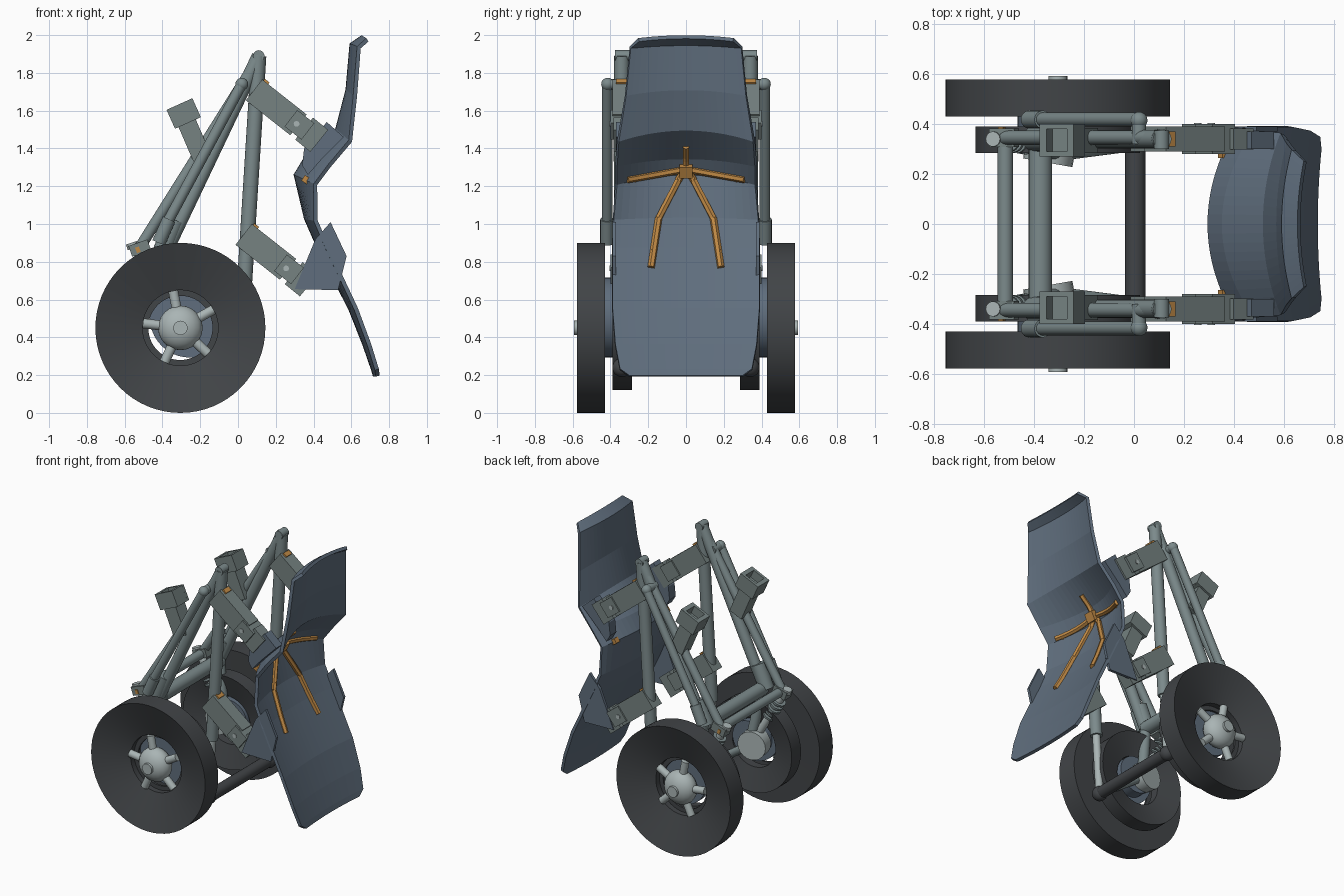
import bpy, bmesh, math
from mathutils import Vector, Matrix

if "Cube" in bpy.data.objects:
    bpy.data.objects.remove(bpy.data.objects["Cube"])


def material(name, *rgb):
    m = bpy.data.materials.new(name)
    m.use_nodes = True
    m.diffuse_color = (*rgb, 1)
    m.node_tree.nodes["Principled BSDF"].inputs["Base Color"].default_value = (*rgb, 1)
    return m


STEEL = material("grey steel", .20, .255, .26)
BOX = material("bracket grey", .18, .225, .222)
PALE = material("pale metal", .40, .46, .46)
BLUE = material("blue grey armour", .115, .155, .205)
RUBBER = material("dark rubber", .053, .058, .063)
ORANGE = material("orange trim", .52, .25, .06)


def finish(name, bm, mat, smooth=35):
    bmesh.ops.recalc_face_normals(bm, faces=bm.faces)
    mesh = bpy.data.meshes.new(name)
    bm.to_mesh(mesh)
    bm.free()
    mesh.materials.append(mat)
    ob = bpy.data.objects.new(name, mesh)
    bpy.context.collection.objects.link(ob)
    if smooth:
        bpy.ops.object.select_all(action='DESELECT')
        ob.select_set(True)
        bpy.context.view_layer.objects.active = ob
        bpy.ops.object.shade_smooth_by_angle(angle=math.radians(smooth))
    return ob


def tube(name, p, q, r, mat, sides=20):
    p, q = Vector(p), Vector(q)
    bm = bmesh.new()
    turn = (q - p).to_track_quat('Z', 'Y').to_matrix().to_4x4()
    bmesh.ops.create_cone(bm, cap_ends=True, segments=sides, radius1=r, radius2=r,
                          depth=(q - p).length, matrix=Matrix.Translation((p + q) / 2) @ turn)
    return finish(name, bm, mat)


def ball(name, c, r, mat, squash=1):
    bm = bmesh.new()
    bmesh.ops.create_uvsphere(bm, u_segments=20, v_segments=12, radius=r,
                              matrix=Matrix.Translation(c) @ Matrix.Diagonal((1, squash, 1, 1)))
    return finish(name, bm, mat)


def beam(name, p, q, y, height, width, mat):
    """Box running from p to q in the xz plane."""
    a, b = Vector((p[0], y, p[1])), Vector((q[0], y, q[1]))
    d = b - a
    turn = Matrix.Rotation(-math.atan2(d.z, d.x), 4, 'Y')
    bm = bmesh.new()
    bmesh.ops.create_cube(bm, size=1, matrix=Matrix.Translation((a + b) / 2) @ turn
                          @ Matrix.Diagonal((d.length, width, height, 1)))
    return finish(name, bm, mat, 0)


def ring(name, profile, side, mat):
    """Closed (radius, y) profile spun about the axle."""
    bm = bmesh.new()
    vs = [bm.verts.new((HX + r, side * y, HZ)) for r, y in profile]
    es = [bm.edges.new((vs[i - 1], vs[i])) for i in range(len(vs))]
    bmesh.ops.spin(bm, geom=vs + es, cent=(HX, 0, HZ), axis=(0, 1, 0),
                   angle=2 * math.pi, steps=64, use_merge=True)
    bmesh.ops.remove_doubles(bm, verts=bm.verts, dist=.0005)
    return finish(name, bm, mat)


def plate(name, outline, y0, y1, mat):
    bm = bmesh.new()
    f = bm.faces.new([bm.verts.new((x, y0, z)) for x, z in outline])
    ext = bmesh.ops.extrude_face_region(bm, geom=[f])
    bmesh.ops.translate(bm, vec=(0, y1 - y0, 0),
                        verts=[v for v in ext["geom"] if isinstance(v, bmesh.types.BMVert)])
    return finish(name, bm, mat, 0)


# Curved armour shield: edge height, rise at centre, centre x, edge x, half width
ROWS = [(1.975, .015, .66, .685, .25), (1.935, .015, .60, .64, .295), (1.68, .03, .58, .62, .32),
        (1.44, .06, .525, .595, .36), (1.31, .04, .36, .485, .37), (1.21, .05, .305, .41, .37),
        (1.02, .01, .36, .41, .385), (.87, 0, .43, .475, .39), (.55, 0, .595, .625, .39),
        (.36, 0, .67, .695, .375), (.23, 0, .715, .735, .35), (.195, 0, .725, .74, .30)]


def row_point(row, t):
    z, rise, c, e, w = row
    return Vector((c + (e - c) * t * t, w * t, z + rise * (1 - t * t)))


def shield_x(y, z):
    for a, b in zip(ROWS, ROWS[1:]):
        p, q = row_point(a, y / a[4]), row_point(b, y / b[4])
        if z >= q.z:
            return q.x + (p.x - q.x) * (z - q.z) / (p.z - q.z)


bm = bmesh.new()
N = 20
grid = [[bm.verts.new(row_point(row, 2 * i / N - 1)) for i in range(N + 1)] for row in ROWS]
for a, b in zip(grid, grid[1:]):
    for i in range(N):
        bm.faces.new((a[i], a[i + 1], b[i + 1], b[i]))
shield = finish("armour_shield", bm, BLUE, 0)
mod = shield.modifiers.new("thickness", 'SOLIDIFY')
mod.thickness, mod.offset = .022, 0


# Orange branching trim on the shield
def trim(name, a, b):
    pts = []
    for i in range(7):
        y, z = (a[j] + (b[j] - a[j]) * i / 6 for j in (0, 1))
        pts.append((shield_x(y, z) + .017, y, z))
    for p, q in zip(pts, pts[1:]):
        tube(name, p, q, .019, ORANGE, sides=6)


trim("trim_top", (0, 1.30), (0, 1.41))
beam("trim_centre", (.345, 1.285), (.375, 1.27), 0, .065, .07, ORANGE)

HX, HZ = -.305, .45

# Cross members
tube("upper_cross_bar", (-.515, -.33, .87), (-.515, .33, .87), .031, STEEL)
tube("main_cross_bar", (-.375, -.33, .86), (-.375, .33, .86), .047, STEEL)
tube("lower_cross_bar", (.005, -.34, .24), (.005, .34, .24), .041, RUBBER)

for s in (1, -1):
    def P(x, y, z):
        return (x, s * y, z)

    # Dished wheel, inner wheel, offset drum and hub
    ring("outer_wheel", [(.17, .45), (.20, .45), (.20, .49), (.45, .578), (.45, .43), (.17, .435)], s, RUBBER)
    ring("inner_wheel", [(.17, .33), (.33, .285), (.33, .39), (.17, .39)], s, RUBBER)
    tube("brake_drum", P(-.255, .385, .505), P(-.255, .434, .505), .212, BLUE, sides=40)
    tube("drum_core", P(-.28, .31, .475), P(-.28, .39, .475), .13, BLUE, sides=32)
    tube("inner_hub", P(-.345, .245, .47), P(-.33, .33, .47), .10, PALE)
    tube("axle", P(HX, .33, HZ), P(HX, .50, HZ), .08, PALE)
    ball("hub_dome", P(HX, .495, HZ), .118, PALE, .72)
    tube("hub_cap", P(HX, .55, HZ), P(HX, .592, HZ), .038, PALE)
    for i in range(5):
        a = math.radians(101 + 72 * i)
        c, d = math.cos(a), math.sin(a)
        tube("hub_spoke", P(HX + .08 * c, .495, HZ + .08 * d), P(HX + .2 * c, .495, HZ + .2 * d), .026, PALE)

    # Rear struts
    tube("outer_strut", P(.02, .418, 1.74), P(-.40, .418, .96), .028, STEEL)
    tube("outer_strut_sleeve", P(-.365, .418, 1.025), P(-.42, .418, .90), .036, STEEL)
    ball("outer_strut_joint", P(.02, .415, 1.74), .034, STEEL)
    tube("upper_pin", P(.02, .32, 1.74), P(.02, .42, 1.74), .028, STEEL)
    tube("rear_strut", P(.06, .345, 1.80), P(-.53, .345, .86), .029, STEEL)

    # Inner strut and front strut meeting at the top
    tube("inner_strut", P(.11, .34, 1.89), P(-.375, .34, .87), .037, STEEL)
    tube("inner_strut_sleeve", P(-.33, .34, 1.02), P(-.40, .34, .86), .05, STEEL)
    tube("top_pin", P(.11, .30, 1.89), P(.11, .375, 1.89), .03, STEEL)
    tube("front_strut", P(.11, .34, 1.89), P(.033, .34, .66), .04, STEEL)
    tube("front_strut_piston", P(.033, .34, .66), P(.005, .34, .24), .026, PALE)
    ball("front_strut_foot", P(.005, .34, .24), .05, RUBBER)

    # Lower links and coil shock
    beam("rear_joint_block", (-.57, .855), (-.47, .89), s * .345, .06, .075, BOX)
    tube("rear_joint_cap", P(-.555, .34, .87), P(-.565, .34, .90), .03, PALE)
    beam("rear_joint_trim", (-.54, .86), (-.52, .867), s * .345, .03, .085, ORANGE)
    tube("shock_body", P(-.53, .34, .85), P(HX, .30, HZ), .026, PALE)
    for i in range(5):
        k = .12 + .07 * i
        x, y, z = -.53 + .225 * k, .34 - .04 * k, .85 - .4 * k
        tube("shock_coil", P(x, y, z), P(x + .007, y, z - .013), .046, STEEL)
    tube("trailing_link", P(-.375, .33, .86), P(HX, .28, HZ), .035, STEEL)
    tube("lower_link", P(.005, .32, .24), P(HX, .28, HZ), .028, STEEL)

    # Forked box standing off the rear strut
    beam("side_box", (-.19, 1.35), (-.285, 1.57), s * .335, .10, .10, BOX)
    for y in (.28, .39):
        beam("side_box_cheek", (-.265, 1.535), (-.31, 1.635), s * y, .15, .02, BOX)
    for d in (-.06, .06):
        beam("side_box_end", (-.265 + d * .91, 1.535 + d * .41), (-.31 + d * .91, 1.635 + d * .41),
             s * .335, .03, .12, BOX)
    beam("side_box_floor", (-.265, 1.535), (-.285, 1.58), s * .335, .13, .11, BOX)

    # Stepped brackets carrying the shield
    for dx, dz, name in ((0, 0, "upper"), (-.055, -.765, "lower")):
        def B(part, x0, z0, x1, z1, h, w, mat=BOX):
            beam(name + part, (x0 + dx, z0 + dz), (x1 + dx, z1 + dz), s * .34, h, w, mat)
        B("_bracket", .085, 1.71, .32, 1.525, .14, .10)
        B("_bracket_collar", .28, 1.56, .37, 1.49, .11, .12)
        B("_bracket_arm", .35, 1.505, .43, 1.44, .15, .085)
        B("_bracket_trim", .137, 1.762, .162, 1.743, .016, .06, ORANGE)
        tube(name + "_bracket_bolt", P(.31 + dx, .37, 1.53 + dz), P(.31 + dx, .405, 1.53 + dz), .015, PALE)

    # Armour mounting plates
    plate("upper_mount", [(.34, 1.31), (.35, 1.40), (.47, 1.54), (.56, 1.46), (.44, 1.34), (.37, 1.26)],
          s * .30, s * .37, BLUE)
    plate("lower_mount", [(.30, .655), (.53, .65), (.575, .83), (.49, 1.01), (.41, .92)],
          s * .37, s * .39, BLUE)
    beam("mount_trim", (.345, 1.245), (.375, 1.225), s * .285, .035, .04, ORANGE)

    # Side branches of the trim
    trim("trim_side", (0, 1.29), (s * .31, 1.235))
    trim("trim_leg", (s * .02, 1.27), (s * .145, 1.03))
    trim("trim_foot", (s * .145, 1.03), (s * .185, .77))
